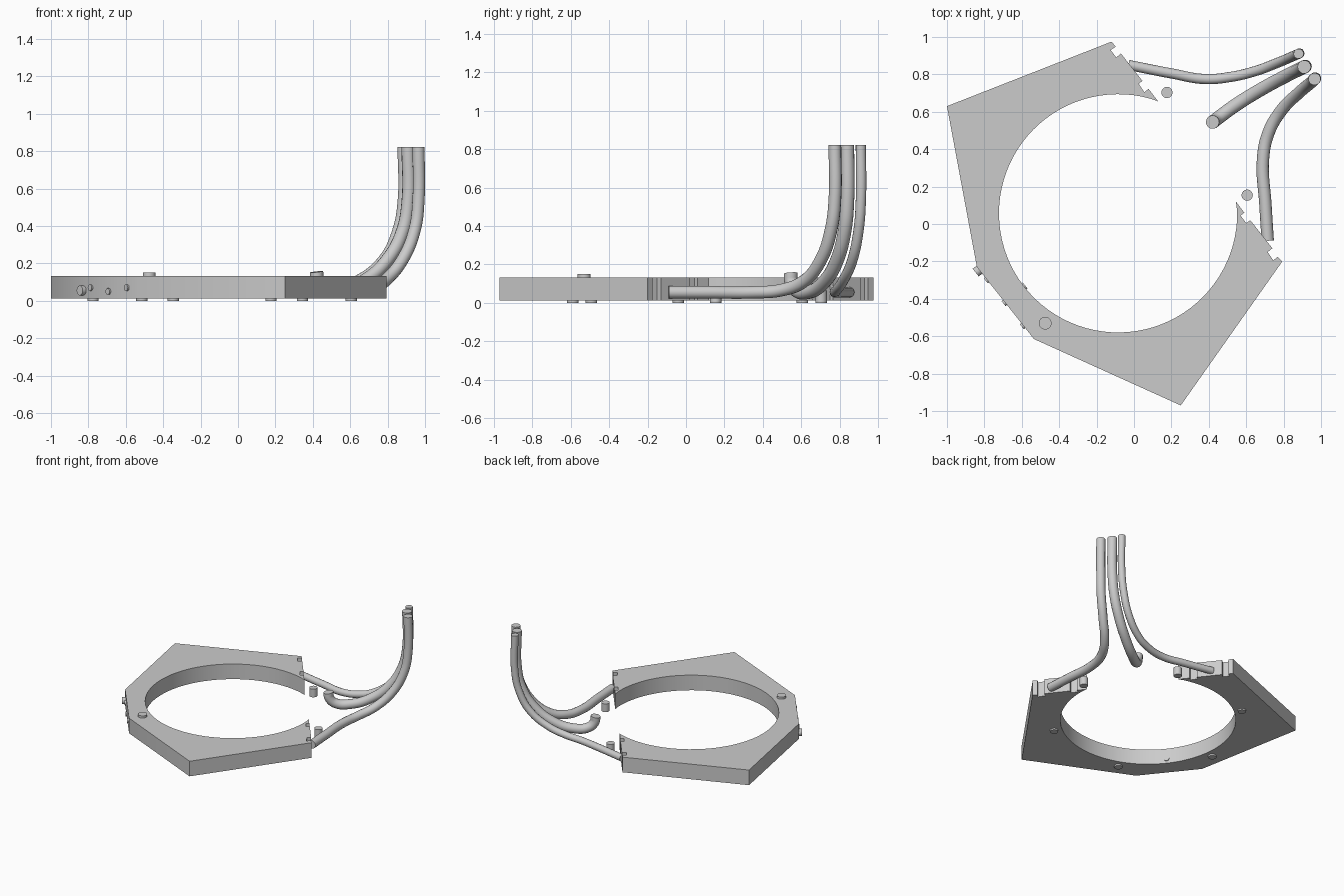
import bpy, bmesh, math
from mathutils import Vector

cube = bpy.data.objects.get("Cube")
if cube:
    bpy.data.objects.remove(cube)

grey = bpy.data.materials.new("plain_grey")
grey.use_nodes = True
grey.diffuse_color = (0.6, 0.6, 0.6, 1)
grey.node_tree.nodes["Principled BSDF"].inputs["Base Color"].default_value = (0.6, 0.6, 0.6, 1)

CENTRE = Vector((-0.085, 0.057, 0))
RADIUS = 0.637
BOTTOM, TOP = 0.012, 0.133


def finish(obj, name):
    obj.name = name
    obj.data.name = name
    obj.data.materials.append(grey)
    bpy.ops.object.select_all(action='DESELECT')
    obj.select_set(True)
    bpy.context.view_layer.objects.active = obj
    if obj.type == 'MESH':
        bpy.ops.object.shade_smooth_by_angle(angle=math.radians(30))
    return obj


def peg(name, start, end, radius):
    start, end = Vector(start), Vector(end)
    axis = end - start
    bpy.ops.mesh.primitive_cylinder_add(
        vertices=24, radius=radius, depth=axis.length, location=(start + end) / 2,
        rotation=axis.to_track_quat('Z', 'Y').to_euler())
    return finish(bpy.context.object, name)


def tube(name, points, radius):
    curve = bpy.data.curves.new(name, 'CURVE')
    curve.dimensions = '3D'
    curve.bevel_depth = radius
    curve.bevel_resolution = 5
    curve.resolution_u = 8
    curve.use_fill_caps = True
    spline = curve.splines.new('BEZIER')
    spline.bezier_points.add(len(points) - 1)
    for bp, co in zip(spline.bezier_points, points):
        bp.co = co
        bp.handle_left_type = bp.handle_right_type = 'AUTO'
    obj = bpy.data.objects.new(name, curve)
    bpy.context.collection.objects.link(obj)
    bpy.ops.object.select_all(action='DESELECT')
    obj.select_set(True)
    bpy.context.view_layer.objects.active = obj
    bpy.ops.object.convert(target='MESH')
    return finish(bpy.context.object, name)


# Open collar plate: angular outside, round bore, notched clamp ends
lower_end = [(0.545, 0.12), (0.59, 0.06), (0.57, 0.045), (0.60, 0.005), (0.622, 0.02),
             (0.74, -0.13), (0.715, -0.15), (0.745, -0.195), (0.768, -0.175), (0.793, -0.2)]
corners = [(0.25, -0.97), (-0.535, -0.615), (-0.84, -0.23), (-1, 0.63)]
upper_end = [(-0.12, 0.975), (-0.098, 0.948), (-0.125, 0.93), (-0.095, 0.89), (-0.07, 0.912),
             (0.045, 0.765), (0.025, 0.75), (0.055, 0.705), (0.078, 0.722), (0.13, 0.655)]
steps = 72
bore = []
for i in range(1, steps):
    a = math.radians(70 + (365 - 70) * i / steps)
    bore.append((CENTRE.x + RADIUS * math.cos(a), CENTRE.y + RADIUS * math.sin(a)))

bm = bmesh.new()
outline = lower_end + corners + upper_end + bore
face = bm.faces.new([bm.verts.new((x, y, BOTTOM)) for x, y in outline])
new = bmesh.ops.extrude_face_region(bm, geom=[face])["geom"]
bmesh.ops.translate(bm, vec=(0, 0, TOP - BOTTOM),
                    verts=[v for v in new if isinstance(v, bmesh.types.BMVert)])
bmesh.ops.recalc_face_normals(bm, faces=bm.faces)
mesh = bpy.data.meshes.new("collar_plate")
bm.to_mesh(mesh)
bm.free()
plate = bpy.data.objects.new("collar_plate", mesh)
bpy.context.collection.objects.link(plate)
finish(plate, "collar_plate")

# Ring of six pegs, two standing free in the open gap
for i in range(6):
    a = math.radians(8 + 60 * i)
    base = CENTRE + Vector((math.cos(a), math.sin(a), 0)) * 0.697
    peg(f"foot_peg_{i + 1}", base, base + Vector((0, 0, 0.065)), 0.03)

# Button on the top face
peg("top_button", (-0.475, -0.53, 0.1), (-0.475, -0.53, 0.15), 0.034)

# Studs on the short slanted side
out = Vector((-0.784, -0.621, 0))
for name, spot, length, radius in (
        ("side_knob", (-0.815, -0.235, 0.055), 0.04, 0.026),
        ("side_stud_1", (-0.785, -0.297, 0.07), 0.01, 0.017),
        ("side_stud_2", (-0.69, -0.419, 0.05), 0.01, 0.017),
        ("side_stud_3", (-0.592, -0.543, 0.07), 0.01, 0.017)):
    spot = Vector(spot)
    peg(name, spot - out * 0.02, spot + out * length, radius)
inner = Vector((-0.592, -0.336, 0.05))
peg("inner_stud", inner + out * 0.03, inner - out * 0.012, 0.02)

# Three tubes sweeping together and rising side by side
tube("back_tube", [(-0.03, 0.85, 0.055), (0.2, 0.805, 0.055), (0.38, 0.775, 0.055),
                   (0.52, 0.787, 0.07), (0.64, 0.815, 0.11), (0.775, 0.865, 0.22),
                   (0.85, 0.897, 0.37), (0.88, 0.91, 0.53), (0.88, 0.91, 0.822)], 0.027)
tube("middle_tube", [(0.42, 0.545, 0.155), (0.425, 0.548, 0.11), (0.46, 0.575, 0.065),
                     (0.55, 0.64, 0.057), (0.68, 0.72, 0.11), (0.8, 0.785, 0.22),
                     (0.88, 0.825, 0.37), (0.91, 0.84, 0.53), (0.91, 0.84, 0.822)], 0.036)
tube("front_tube", [(0.715, -0.09, 0.055), (0.703, 0.1, 0.055), (0.69, 0.35, 0.055),
                    (0.72, 0.49, 0.065), (0.79, 0.61, 0.11), (0.88, 0.7, 0.22),
                    (0.945, 0.755, 0.38), (0.965, 0.775, 0.54), (0.965, 0.775, 0.822)], 0.033)
